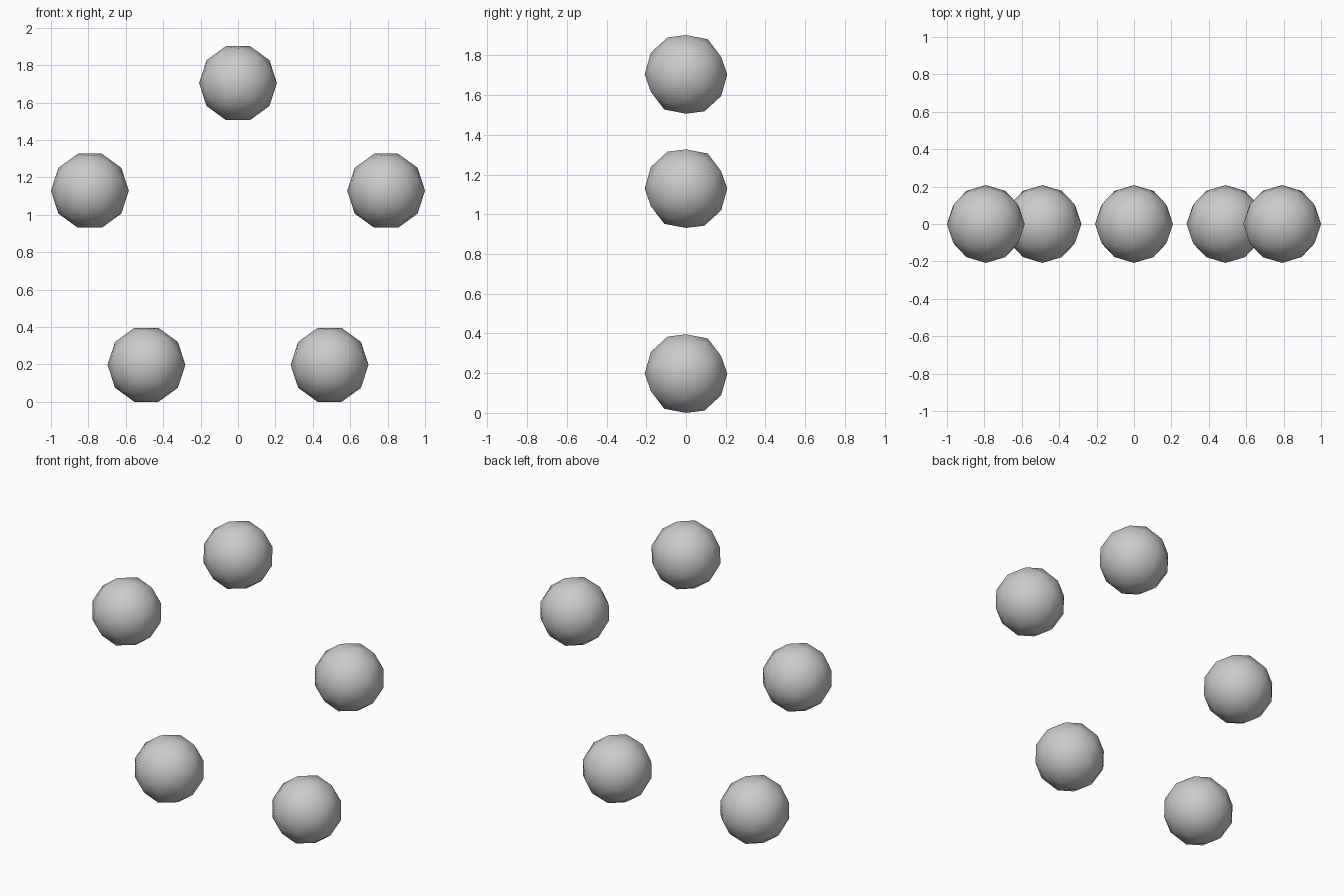
import bpy
from math import sin, cos, radians
from mathutils import Matrix

if "Cube" in bpy.data.objects:
    bpy.data.objects.remove(bpy.data.objects["Cube"])

COUNT = 5
BALL_R = 0.208
# Ring radius so that the widest pair spans exactly 2 units
RING_R = (1 - BALL_R) / sin(radians(72))
# Flat bottom edges of the lowest balls rest on z = 0
CENTRE_Z = RING_R * cos(radians(36)) + BALL_R * sin(radians(72))

# Five-fold axis points along y, ten-sided outline has a flat top
TURN = Matrix.Rotation(radians(90), 4, 'X') @ Matrix.Rotation(radians(18), 4, 'Z')


def add_ball(index):
    a = radians(90 + index * 360 / COUNT)
    bpy.ops.mesh.primitive_ico_sphere_add(subdivisions=2, radius=BALL_R)
    ball = bpy.context.object
    ball.name = f"ball_{index + 1}"
    ball.data.transform(TURN)
    ball.location = (RING_R * cos(a), 0, CENTRE_Z + RING_R * sin(a))
    bpy.ops.object.shade_smooth()


# Upright ring of five balls
for i in range(COUNT):
    add_ball(i)
